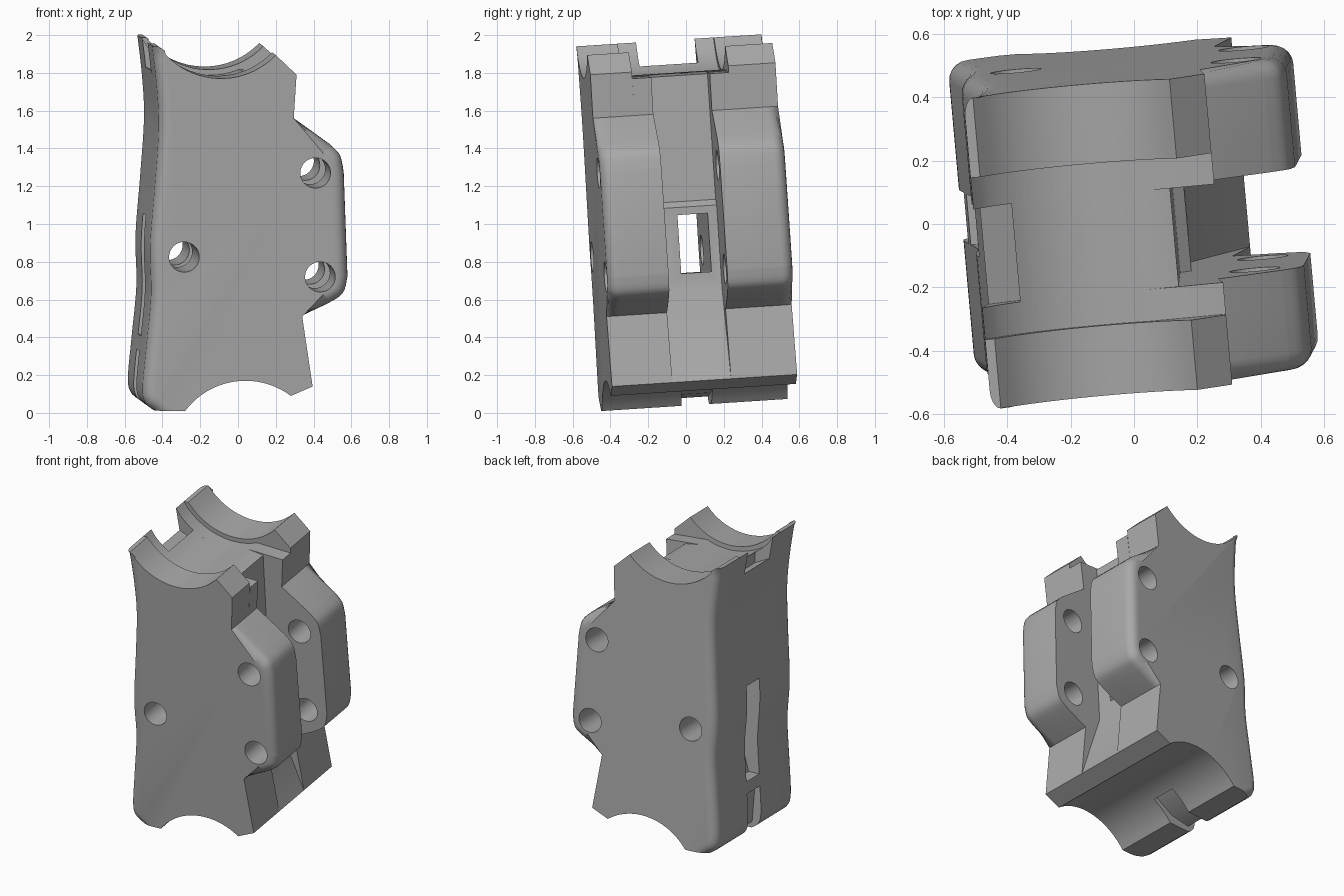
import bpy, bmesh, math
from mathutils import Matrix

cube = bpy.data.objects.get("Cube")
if cube:
    bpy.data.objects.remove(cube, do_unlink=True)

DEPTH = 0.98
grey = bpy.data.materials.new("plain grey")
grey.use_nodes = True
grey.diffuse_color = (0.4, 0.4, 0.4, 1)
grey.node_tree.nodes["Principled BSDF"].inputs["Base Color"].default_value = (0.4, 0.4, 0.4, 1)


def arc(cx, cz, r, x0, x1, sign, n=20):
    """Arc of a circle sampled between two x positions."""
    a0, a1 = math.acos((x0 - cx) / r), math.acos((x1 - cx) / r)
    angles = [a0 + (a1 - a0) * i / n for i in range(n + 1)]
    return [(cx + r * math.cos(a), cz + sign * r * math.sin(a)) for a in angles]


def smooth(points, steps=5):
    """Catmull-Rom curve through the points."""
    p = [points[0]] + points + [points[-1]]
    out = []
    for a, b, c, d in zip(p, p[1:], p[2:], p[3:]):
        for i in range(steps):
            t = i / steps
            out.append(tuple(0.5 * (2 * q + (r - o) * t + (2 * o - 5 * q + 4 * r - s) * t * t
                                    + (3 * q - o - 3 * r + s) * t ** 3)
                             for o, q, r, s in zip(a, b, c, d)))
    return out + [points[-1]]


def prism(name, profile, y0, y1, round_at=None, rounded=()):
    """Extrude an (x, z) outline in depth; round chosen edges at one end."""
    bm = bmesh.new()
    rings = [[bm.verts.new((x, y, z)) for x, z in profile] for y in (y0, y1)]
    n = len(profile)
    bm.faces.new(rings[0])
    bm.faces.new(rings[1][::-1])
    for i in range(n):
        j = (i + 1) % n
        bm.faces.new((rings[0][j], rings[0][i], rings[1][i], rings[1][j]))
    bmesh.ops.recalc_face_normals(bm, faces=bm.faces)
    if round_at is not None:
        ring = rings[round_at]
        edges = [bm.edges.get((ring[i], ring[i + 1]))
                 for i in range(n - 1) if profile[i] in rounded and profile[i + 1] in rounded]
        bmesh.ops.bevel(bm, geom=edges, offset=0.06, segments=5, profile=0.5,
                        affect='EDGES', clamp_overlap=False)
    mesh = bpy.data.meshes.new(name)
    bm.to_mesh(mesh)
    bm.free()
    obj = bpy.data.objects.new(name, mesh)
    bpy.context.collection.objects.link(obj)
    return obj


def combine(target, tool, operation):
    mod = target.modifiers.new("combine", 'BOOLEAN')
    mod.operation, mod.object, mod.solver = operation, tool, 'EXACT'
    bpy.context.view_layer.objects.active = target
    bpy.ops.object.modifier_apply(modifier=mod.name)
    bpy.data.objects.remove(tool, do_unlink=True)


# Outline pieces, running down the grip side, along the foot and up the lugs
grip = smooth([(-0.45, 1.94), (-0.425, 1.72), (-0.415, 1.5), (-0.435, 1.2), (-0.46, 0.88),
               (-0.455, 0.62), (-0.48, 0.35), (-0.5, 0.13), (-0.485, 0.05), (-0.44, 0.01)])
foot = arc(0.04, -0.23, 0.40, -0.28, 0.28, 1) + [(0.395, 0.14)]
lug = ([(0.34, 0.51)] + smooth([(0.48, 0.575), (0.56, 0.63), (0.585, 0.72)])
       + smooth([(0.565, 1.27), (0.545, 1.36), (0.49, 1.42)]) + [(0.295, 1.56)])
wide = grip + foot + lug
high_top = [(0.31, 1.79)] + arc(-0.09, 2.17, 0.40, 0.2, -0.4, -1) + [(-0.42, 1.94)]
low_top = [(0.31, 1.755)] + arc(-0.09, 2.17, 0.43, 0.07, -0.42, -1)
core = ([p for p in grip if p[1] < 1.78] + foot
        + [(0.21, 0.62), (0.21, 1.06), (0.175, 1.09), (0.17, 1.755)]
        + arc(-0.09, 2.17, 0.43, 0.07, -0.33, -1) + [(-0.33, 1.74), (-0.43, 1.79)])

# Body: centre core, two inner lug layers and two outer flanges
body = prism("bracket_body", core, 0.32, 0.63)
combine(body, prism("inner_front", wide + low_top, 0.22, 0.32), 'UNION')
combine(body, prism("inner_back", wide + low_top, 0.63, 0.73), 'UNION')
combine(body, prism("flange_front", wide + high_top, 0, 0.22, 0, grip + lug), 'UNION')
combine(body, prism("flange_back", wide + high_top, 0.73, DEPTH, 1, grip + lug), 'UNION')

# Bolt holes right through the depth
for hx, hz in ((0.41, 1.27), (0.435, 0.72), (-0.285, 0.825)):
    ring = [(hx + 0.08 * math.cos(math.tau * i / 32), hz + 0.08 * math.sin(math.tau * i / 32))
            for i in range(32)]
    combine(body, prism("hole_cutter", ring, -0.1, DEPTH + 0.1), 'DIFFERENCE')

# Window, grip slot and the recess under the foot
window = [(-0.8, 0.38), (-0.4, 0.38), (-0.3, 0.71), (0.8, 0.71), (0.8, 1.02), (-0.8, 1.02)]
recess = [(-0.8, -0.1), (-0.8, 0.3), (-0.45, 0.3), (-0.44, 0.05), (-0.3, 0.07),
          (-0.15, 0.16), (-0.1, -0.1)]
for outline in (window, recess):
    combine(body, prism("slot_cutter", outline, 0.42, 0.58), 'DIFFERENCE')

# Lean the whole part slightly off the axes
body.data.transform(Matrix(((1, -0.09, 0, 0), (0.09, 1, -0.065, -0.418),
                            (0, 0.065, 1, 0), (0, 0, 0, 1))))
body.data.materials.clear()
body.data.materials.append(grey)
for poly in body.data.polygons:
    poly.material_index = 0
bpy.context.view_layer.objects.active = body
body.select_set(True)
bpy.ops.object.shade_smooth_by_angle(angle=math.radians(30))
